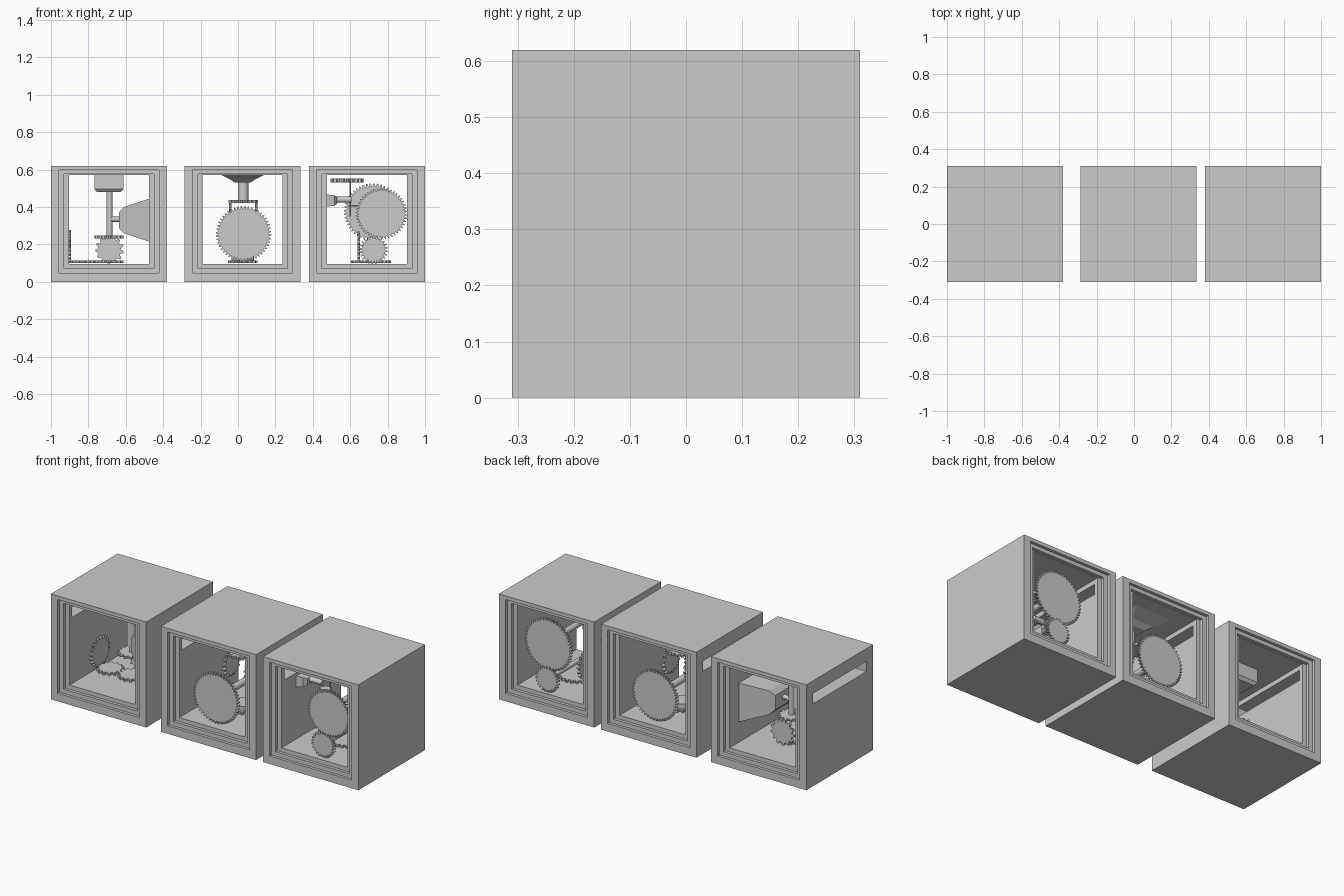
import bpy, bmesh, math
from mathutils import Vector, Matrix

if "Cube" in bpy.data.objects:
    bpy.data.objects.remove(bpy.data.objects["Cube"])

ROT = {'X': Matrix.Rotation(math.pi / 2, 4, 'Y'),
       'Y': Matrix.Rotation(math.pi / 2, 4, 'X'),
       'Z': Matrix.Identity(4)}


def finish(name, bm, matrix=None):
    if matrix:
        bm.transform(matrix)
    bmesh.ops.recalc_face_normals(bm, faces=bm.faces)
    me = bpy.data.meshes.new(name)
    bm.to_mesh(me)
    bm.free()
    ob = bpy.data.objects.new(name, me)
    bpy.context.collection.objects.link(ob)
    return ob


def loft(name, rings, matrix=None, closed=False):
    """Join equal-sized point rings into a solid."""
    bm = bmesh.new()
    vs = [[bm.verts.new(p) for p in r] for r in rings]
    n = len(vs[0])
    for k in range(len(vs) if closed else len(vs) - 1):
        a, b = vs[k], vs[(k + 1) % len(vs)]
        for i in range(n):
            j = (i + 1) % n
            bm.faces.new((a[i], a[j], b[j], b[i]))
    if not closed:
        bm.faces.new(vs[0])
        bm.faces.new(vs[-1])
    return finish(name, bm, matrix)


def place(axis, c):
    return Matrix.Translation(Vector(c)) @ ROT[axis]


def gear(name, axis, c, r, teeth, tooth=0.014, thick=0.014):
    pts = []
    step = 2 * math.pi / teeth
    for i in range(teeth):
        for f, rad in ((0, r - tooth), (.28, r - tooth), (.5, r), (.78, r)):
            a = (i + f) * step
            pts.append((rad * math.cos(a), rad * math.sin(a)))
    rings = [[(x, y, z) for x, y in pts] for z in (-thick / 2, thick / 2)]
    return loft(name, rings, place(axis, c))


def rod(name, axis, c, r, length, sides=16):
    circle = [(r * math.cos(2 * math.pi * i / sides), r * math.sin(2 * math.pi * i / sides))
              for i in range(sides)]
    ob = loft(name, [[(x, y, z) for x, y in circle] for z in (-length / 2, length / 2)],
              place(axis, c))
    for p in ob.data.polygons:
        p.use_smooth = len(p.vertices) == 4
    for e in ob.data.edges:
        a, b = (ob.data.vertices[v].co for v in e.vertices)
        e.use_edge_sharp = (a - b).length < length * .99
    return ob


def taper(name, axis, c, sections):
    """Rectangular body along an axis; sections are (position, half u, half v)."""
    i = 'XYZ'.index(axis)
    rings = []
    for p, u, v in sections:
        ring = []
        for su, sv in ((-1, -1), (1, -1), (1, 1), (-1, 1)):
            q = list(c)
            q[i] = p
            q[(i + 1) % 3] += su * u
            q[(i + 2) % 3] += sv * v
            ring.append(q)
        rings.append(ring)
    return loft(name, rings)


# Open-ended casing with stepped rims and a slot through the left wall
def casing(name, cx):
    outer, rim, inner, bore = ((.31, 0, .62), (.267, .047, .598),
                               (.24, .072, .576), (.214, .096, .572))
    half = [(outer, .31), (rim, .31), (rim, .293), (inner, .293), (inner, .275), (bore, .275)]
    path = [(r, -y) for r, y in half] + [(r, y) for r, y in reversed(half)]
    rings = [[(cx - w, y, a), (cx + w, y, a), (cx + w, y, b), (cx - w, y, b)]
             for (w, a, b), y in path]
    ob = loft(name, rings, closed=True)
    cut = taper(name + "_slot_cutter", 'X', (cx, 0, .515),
                [(cx - .36, .25, .03), (cx - .15, .25, .03)])
    cut.hide_render = True
    mod = ob.modifiers.new("slot", 'BOOLEAN')
    mod.object = cut
    mod.operation = 'DIFFERENCE'
    mod.solver = 'EXACT'
    bpy.context.view_layer.objects.active = ob
    bpy.ops.object.modifier_apply(modifier=mod.name)
    bpy.data.objects.remove(cut)


for label, cx in (("left", -.69), ("middle", .025), ("right", .69)):
    casing(label + "_casing", cx)

# Left box: hanging motor, side motor, small gear train
x = -.69
taper("left_top_motor", 'Z', (x, 0, 0), [(.573, .078, .078), (.497, .078, .078), (.48, .064, .064)])
rod("left_drive_shaft", 'Z', (x + .003, 0, .36), .016, .245)
taper("left_side_motor", 'X', (x, 0, .33),
      [(-.475, .19, .115), (-.61, .1, .07), (-.637, .08, .042)])
rod("left_side_shaft", 'X', (-.655, 0, .335), .014, .05)
gear("left_upper_gear", 'Z', (x, 0, .24), .077, 14)
gear("left_floor_gear", 'Z', (x, 0, .107), .077, 14)
gear("left_idler_gear", 'Z', (-.83, 0, .107), .075, 14)
gear("left_upright_gear", 'Y', (x + .003, .08, .172), .076, 13)
gear("left_wall_gear", 'X', (-.9, 0, .19), .088, 20)

# Middle box: ceiling motor and twin large gears on a long axle
x = .025
taper("middle_motor", 'Z', (x, 0, 0), [(.573, .118, .19), (.55, .07, .1), (.532, .044, .07)])
rod("middle_drive_shaft", 'Z', (x + .003, 0, .48), .028, .11)
gear("middle_upper_gear", 'Z', (x + .003, 0, .43), .08, 16)
for i, dx in enumerate((-.07, .07)):
    gear(f"middle_side_gear_{i}", 'X', (x + .003 + dx, 0, .355), .078, 16)
rod("middle_axle", 'Y', (.03, 0, .257), .02, .48)
for i, y in enumerate((-.24, .24)):
    gear(f"middle_large_gear_{i}", 'Y', (.03, y, .257), .148, 48)
gear("middle_floor_gear", 'Z', (x, 0, .107), .08, 16)
rod("middle_floor_hub", 'Z', (x, 0, .127), .06, .028)

# Right box: wall motor, ceiling gear, large and small gear pairs
taper("right_motor", 'X', (0, -.08, .435), [(.475, .06, .032), (.515, .05, .028), (.53, .03, .018)])
rod("right_motor_shaft", 'X', (.565, -.08, .44), .016, .085)
gear("right_ceiling_gear", 'Z', (.582, 0, .543), .088, 18, thick=.022)
rod("right_thin_shaft", 'Z', (.6, 0, .45), .004, .2, 8)
gear("right_small_flat_gear", 'Z', (.625, -.08, .407), .035, 12, .008, .01)
gear("right_large_front_gear", 'Y', (.767, -.245, .365), .137, 46)
gear("right_large_back_gear", 'Y', (.72, .245, .374), .153, 48)
rod("right_large_axle", 'Y', (.745, 0, .37), .018, .48)
for i, y in enumerate((-.24, .25)):
    gear(f"right_small_gear_{i}", 'Y', (.725, y, .17), .076, 24)
rod("right_small_axle", 'Y', (.725, 0, .17), .014, .48)
gear("right_floor_gear", 'Z', (.71, 0, .107), .107, 22)
gear("right_inner_gear", 'X', (.645, 0, .185), .085, 18)
